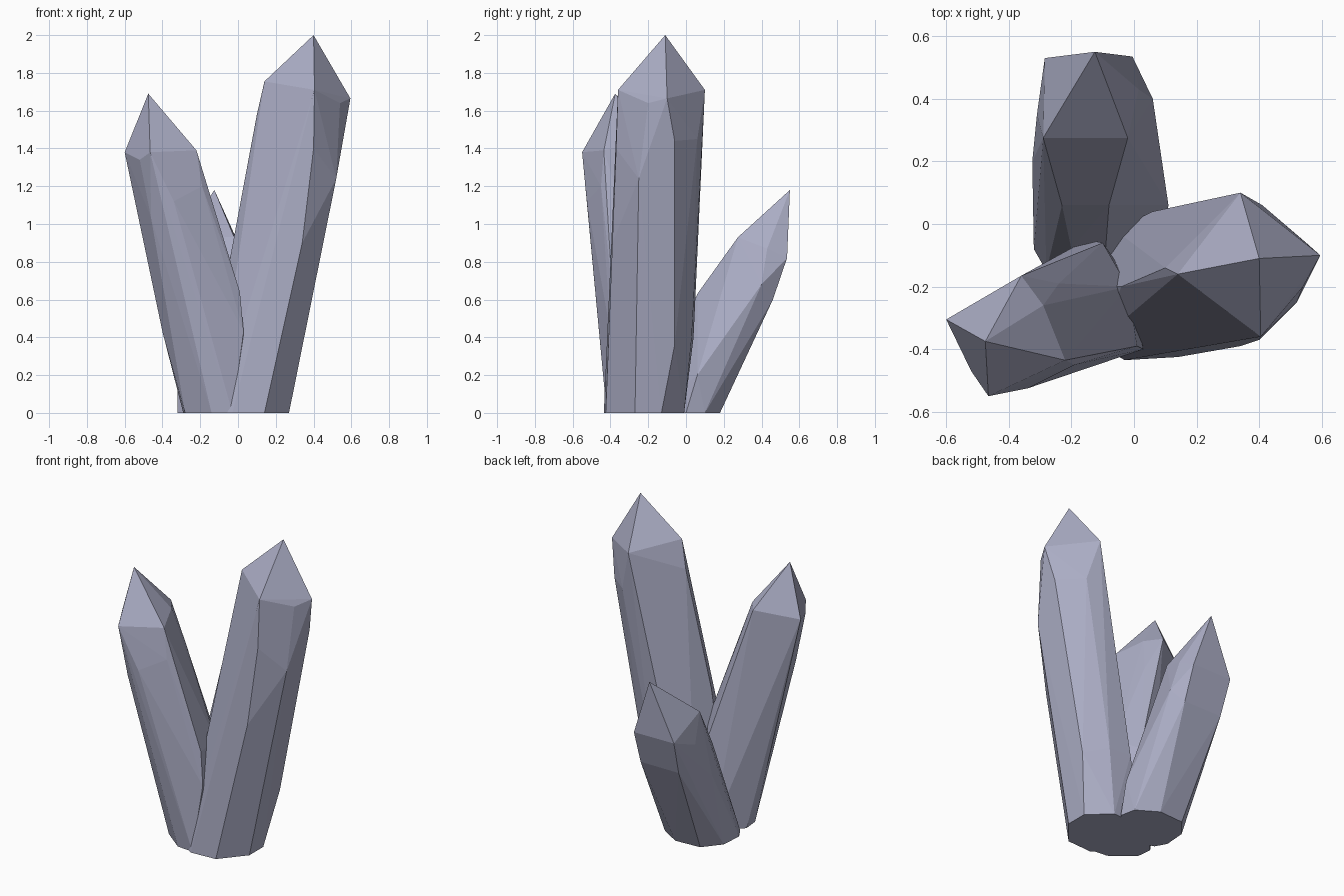
import bpy
import bmesh

default_cube = bpy.data.objects.get("Cube")
if default_cube:
    bpy.data.objects.remove(default_cube, do_unlink=True)

# One pale blue-grey mineral colour
mineral = bpy.data.materials.new("pale_blue_grey_mineral")
mineral.use_nodes = True
colour = (.41, .42, .56, 1)
mineral.diffuse_color = colour
shader = next(n for n in mineral.node_tree.nodes if n.type == 'BSDF_PRINCIPLED')
shader.inputs["Base Color"].default_value = colour
shader.inputs["Roughness"].default_value = .6


def crystal(name, tip, shoulders, body, foot):
    """Wrap a tip, a ring of shoulder corners, body corners and a flat foot
    in one faceted convex shell."""
    bm = bmesh.new()
    corners = [tip] + shoulders + body + [(x, y, 0) for x, y in foot]
    for corner in corners:
        bm.verts.new(corner)
    hull = bmesh.ops.convex_hull(bm, input=bm.verts[:])
    unused = {v for v in hull["geom_interior"] + hull["geom_unused"]
              if isinstance(v, bmesh.types.BMVert)}
    bmesh.ops.delete(bm, geom=list(unused), context='VERTS')
    # Merge nearly coplanar triangles into broad crystal facets
    bmesh.ops.dissolve_limit(bm, angle_limit=.03, verts=bm.verts[:],
                             edges=bm.edges[:])
    bmesh.ops.recalc_face_normals(bm, faces=bm.faces[:])
    mesh = bpy.data.meshes.new(name)
    bm.to_mesh(mesh)
    bm.free()
    mesh.materials.append(mineral)
    shard = bpy.data.objects.new(name, mesh)
    bpy.context.collection.objects.link(shard)
    return shard


# Tall crystal leaning to the left
crystal(
    "tall_crystal",
    tip=(.4, -.11, 2),
    shoulders=[(.34, .1, 1.71), (.595, -.1, 1.665), (.54, -.2, 1.64),
               (.405, -.36, 1.71), (.14, -.16, 1.755)],
    body=[(.4, -.37, 1.4), (.34, -.39, .9), (.52, -.25, 1.24),
          (.55, -.06, 1.44), (.34, -.06, .36), (.41, .06, 1.45),
          (.21, .03, .4), (.06, .04, .4), (.1, -.14, 1.58),
          (-.04, -.2, .83)],
    foot=[(.14, -.425), (-.03, -.435), (.27, -.27), (.27, -.13),
          (.14, -.01), (-.06, -.02), (-.16, -.2), (-.12, -.38)])

# Medium crystal leaning to the right
crystal(
    "medium_crystal",
    tip=(-.475, -.375, 1.69),
    shoulders=[(-.6, -.305, 1.38), (-.52, -.47, 1.34), (-.465, -.55, 1.38),
               (-.22, -.435, 1.39), (-.29, -.26, 1.43), (-.36, -.165, 1.43)],
    body=[(-.46, -.46, 1.03), (-.34, -.525, 1.12), (-.19, -.45, 1.2),
          (-.24, -.19, 1.2), (-.4, -.26, .43), (.01, -.39, .64),
          (.03, -.4, .43), (-.02, -.2, .64), (-.1, -.06, .55)],
    foot=[(-.29, -.2), (-.28, -.3), (-.14, -.41), (-.03, -.42),
          (0, -.2), (-.15, -.05)])

# Short crystal leaning backwards
crystal(
    "short_crystal",
    tip=(-.125, .55, 1.18),
    shoulders=[(-.29, .275, .93), (-.02, .275, .93), (.015, .43, .87),
               (-.005, .535, .82), (-.285, .53, .82)],
    body=[(.06, .4, .68), (.11, .06, .2), (0, .46, .6), (-.27, .46, .6),
          (-.31, .35, .75), (-.325, .2, .5), (-.23, .06, .63),
          (-.08, .06, .63), (-.2, -.08, .3), (-.07, -.05, .3)],
    foot=[(-.32, -.08), (-.31, .06), (-.22, .17), (-.05, .18),
          (.08, .1), (.1, 0), (-.1, -.2), (-.28, -.15)])
